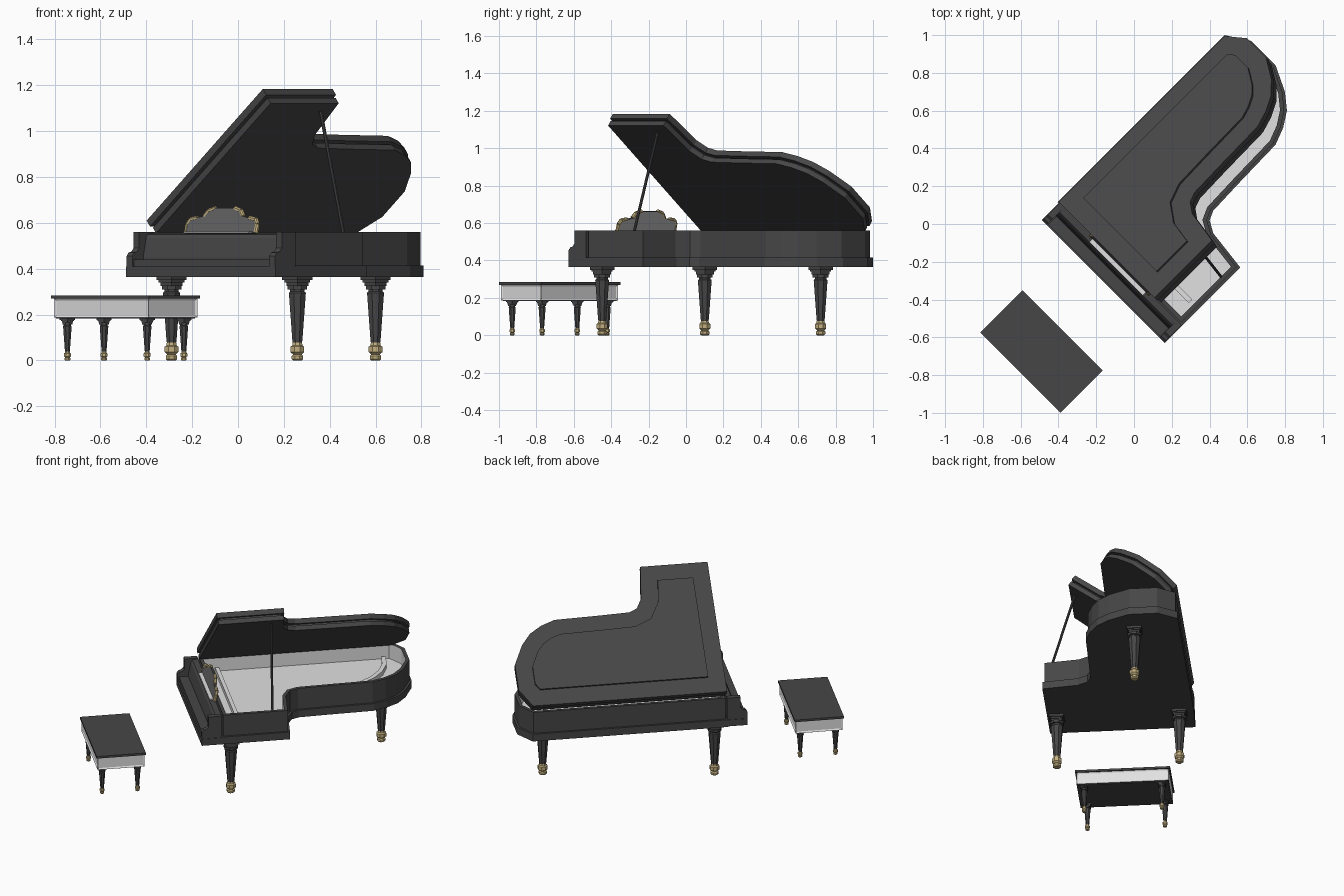
import bpy, bmesh
from math import radians, cos, sin, pi
from mathutils import Matrix, Vector

if "Cube" in bpy.data.objects:
    bpy.data.objects.remove(bpy.data.objects["Cube"])


def material(name, r, g, b):
    m = bpy.data.materials.new(name)
    m.use_nodes = True
    m.diffuse_color = (r, g, b, 1)
    m.node_tree.nodes["Principled BSDF"].inputs["Base Color"].default_value = (r, g, b, 1)
    return m


MATS = [material("black lacquer", .062, .062, .064), material("pale board", .75, .75, .75),
        material("brass", .55, .44, .22), material("charcoal", .12, .12, .12),
        material("grey", .42, .42, .42)]
BLACK, PALE, BRASS, CHARCOAL, GREY = range(5)

# Everything is laid out square to the keyboard, then turned as a whole
TURN = Matrix.Rotation(radians(-45), 4, "Z")


def finish(name, bm, local=Matrix()):
    bmesh.ops.recalc_face_normals(bm, faces=bm.faces[:])
    bm.transform(TURN @ local)
    mesh = bpy.data.meshes.new(name)
    bm.to_mesh(mesh)
    bm.free()
    for m in MATS:
        mesh.materials.append(m)
    ob = bpy.data.objects.new(name, mesh)
    bpy.context.collection.objects.link(ob)
    return ob


def loft(name, stations, mats, local=Matrix()):
    """Join equal-length loops; mats lists bottom cap, each band, top cap."""
    bm = bmesh.new()
    loops = [[bm.verts.new((x, y, z)) for x, y in pts] for pts, z in stations]
    bm.faces.new(loops[0][::-1]).material_index = mats[0]
    n = len(loops[0])
    for k, (a, b) in enumerate(zip(loops, loops[1:])):
        for i in range(n):
            j = (i + 1) % n
            bm.faces.new((a[i], a[j], b[j], b[i])).material_index = mats[k + 1]
    bm.faces.new(loops[-1]).material_index = mats[-1]
    return finish(name, bm, local)


def inset(pts, d):
    """Mitred inward offset of a counter-clockwise outline."""
    out = []
    for i, p in enumerate(pts):
        p, a, b = Vector(p), Vector(pts[i - 1]), Vector(pts[(i + 1) % len(pts)])
        e, f = (p - a).normalized(), (b - p).normalized()
        n1, n2 = Vector((-e.y, e.x)), Vector((-f.y, f.x))
        q = p + (n1 + n2) * d / (1 + n1.dot(n2))
        out.append((q.x, q.y))
    return out


def box(name, u0, u1, v0, v1, z0, z1, mat=BLACK):
    r = [(u0, v0), (u1, v0), (u1, v1), (u0, v1)]
    return loft(name, [(r, z0), (r, z1)], [mat] * 3)


def across(name, profile, u0, u1, mat=BLACK):
    """Extrude a (v, z) profile along the keyboard direction."""
    axes = Matrix(((0, 0, 1, 0), (1, 0, 0, 0), (0, 1, 0, 0), (0, 0, 0, 1)))
    return loft(name, [(profile, u0), (profile, u1)], [mat] * 3, axes)


def ring(r, n):
    return [(r * cos(2 * pi * (i + .5) / n), r * sin(2 * pi * (i + .5) / n)) for i in range(n)]


def rod(name, a, b, r, mat):
    a, b = Vector(a), Vector(b)
    rot = (b - a).to_track_quat("Z", "Y").to_matrix().to_4x4()
    c = ring(r, 8)
    return loft(name, [(c, 0), (c, (b - a).length)], [mat] * 3, Matrix.Translation(a) @ rot)


# Case: flange, side wall, rim top, inner wall and sounding board in one loft
OUTLINE = [(-.368, -.205), (.56, -.205), (.56, .235), (.46, .247), (.332, .262), (.269, .297),
           (.247, .346), (.24, .537), (.233, .827), (.198, .919), (.148, .997), (.07, 1.06),
           (-.064, 1.124), (-.247, 1.124), (-.368, 1.046)]
side, inner = inset(OUTLINE, .014), inset(OUTLINE, .036)
loft("case", [(OUTLINE, .365), (OUTLINE, .415), (side, .415), (side, .56), (inner, .56), (inner, .455)],
     [BLACK, BLACK, BLACK, BLACK, BLACK, PALE, PALE])

# Keyboard end: bed, slip, closed fallboard and the two cheeks
box("key_bed", -.36, .56, -.33, -.2, .365, .41)
box("key_slip", -.32, .52, -.322, -.25, .41, .44)
across("fallboard", [(-.2, .41), (-.262, .41), (-.262, .45), (-.245, .535), (-.235, .55), (-.2, .555)],
       -.34, .54)
CHEEK = [(-.2, .365), (-.33, .365), (-.33, .455), (-.318, .47), (-.3, .475), (-.287, .49),
         (-.287, .56), (-.2, .56)]
for name, u in (("right_cheek", -.357), ("left_cheek", .522)):
    across(name, CHEEK, u, u + .035)

# Inside: bars on the sounding board
box("front_bridge", -.32, .5, -.09, -.065, .455, .485, PALE)
ARC = [(-.3 + .42 * sin(t * pi / 12), .58 + .42 * cos(t * pi / 12)) for t in range(6)]
arc_in = [(-.3 + (u + .3) * .93, .58 + (v - .58) * .93) for u, v in ARC]
loft("tail_bridge", [(arc_in + ARC[::-1], .455), (arc_in + ARC[::-1], .485)], [PALE] * 3)

# Open lid: two slabs with a groove between and a raised panel on top
lid = [(u + .365, v) for u, v in inset(OUTLINE, .005)]
low, groove, panel = inset(lid, .006), inset(lid, .022), inset(lid, .108)
tilt = Matrix.Translation((-.318, 0, .55)) @ Matrix.Rotation(radians(-38.7), 4, "Y")
loft("lid", [(low, 0), (low, .03), (groove, .03), (groove, .042), (lid, .042), (lid, .075)],
     [BLACK] * 7, tilt)
loft("lid_panel", [(panel, .07), (panel, .088)], [BLACK] * 3, tilt)
rod("lid_prop", (.537, .127, .5), (.362, .148, 1.085), .008, BLACK)

# Music desk: leaning stepped board with brass scrolls
half = [(.215, 0), (.215, .04), (.2, .062), (.16, .068), (.12, .075), (.1, .1), (.06, .112)]
DESK = half + [(-u, z) for u, z in half[::-1]]
lean = Matrix.Translation((.1, -.205, .555)) @ Matrix.Rotation(radians(75), 4, "X")
loft("music_desk", [(DESK, -.008), (DESK, .008)], [GREY, BLACK, CHARCOAL], lean)
box("desk_ledge", -.1, .3, -.235, -.2, .555, .563, PALE)


def desk_point(u, z):
    return lean @ Vector((u, z, 0))


for s in (-1, 1):
    for i, (a, b) in enumerate(zip(half, half[1:])):
        if i != 3:
            rod(f"desk_scroll_{'left' if s > 0 else 'right'}_{i}", desk_point(s * a[0], a[1]),
                desk_point(s * b[0], b[1]), .011, BRASS)


# Turned legs, shared by piano and bench
def leg(name, u, v, s=1.0):
    place = Matrix.Translation((u, v, 0)) @ Matrix.Scale(s, 4)
    parts = [("cap", 4, BLACK, [(.048, .325), (.048, .34), (.056, .34), (.056, .35), (.066, .35), (.066, .366)]),
             ("shaft", 8, BLACK, [(.021, .07), (.024, .09), (.04, .295), (.034, .3), (.034, .31),
                                  (.046, .31), (.046, .326)]),
             ("foot", 8, BRASS, [(.02, 0), (.027, .006), (.027, .02), (.02, .026), (.032, .036),
                                 (.032, .06), (.024, .066), (.022, .078)])]
    for part, n, mat, profile in parts:
        loft(f"{name}_{part}", [(ring(r, n), z) for r, z in profile], [mat] * (len(profile) + 1), place)


leg("front_right_leg", -.276, -.134)
leg("front_left_leg", .5, -.134)
leg("tail_leg", -.085, .933)

# Bench: panelled pale box, dark seat and base, four small legs
BU, BV = .131, -.824
box("bench_seat", BU - .301, BU + .301, BV - .158, BV + .158, .27, .284)
box("bench_base", BU - .285, BU + .285, BV - .143, BV + .143, .183, .19)
bm = bmesh.new()
bmesh.ops.create_cube(bm, size=1, matrix=Matrix.Translation((BU, BV, .229)) @ Matrix.Diagonal((.584, .3, .084, 1)))
bm.normal_update()
for f in bm.faces:
    f.material_index = BLACK if f.normal.z < -.5 else PALE
walls = [f for f in bm.faces if abs(f.normal.z) < .5]
bmesh.ops.inset_individual(bm, faces=walls, thickness=.013, depth=-.006)
finish("bench_box", bm)
for a in (-1, 1):
    for b in (-1, 1):
        leg(f"bench_{'front' if b < 0 else 'back'}_{'left' if a > 0 else 'right'}_leg",
            BU + a * .246, BV + b * .113, .507)
